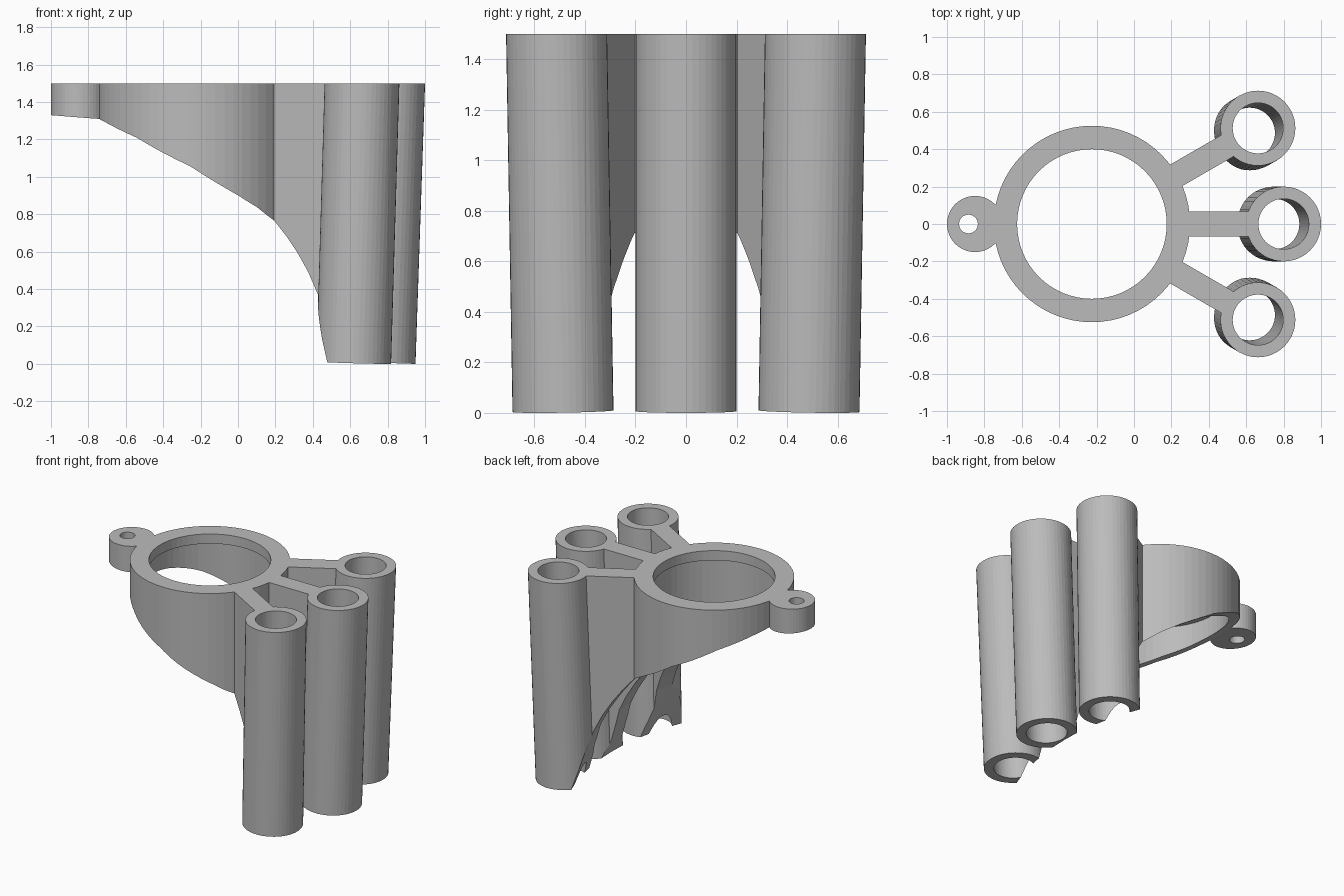
import bpy, bmesh, math
from mathutils import Matrix, Vector

if "Cube" in bpy.data.objects:
    bpy.data.objects.remove(bpy.data.objects["Cube"])

TOP = 1.5
RING_X = -0.225
REACH = 1.025                 # ring centre to tube centre at the top
TILT = math.radians(1.95)
ANGLES = [math.radians(a) for a in (-30, 0, 30)]

grey = bpy.data.materials.new("plain_grey")
grey.diffuse_color = (0.5, 0.5, 0.5, 1)
grey.use_nodes = True
grey.node_tree.nodes["Principled BSDF"].inputs["Base Color"].default_value = grey.diffuse_color


def add_object(name, bm):
    bmesh.ops.recalc_face_normals(bm, faces=bm.faces)
    mesh = bpy.data.meshes.new(name)
    bm.to_mesh(mesh)
    bm.free()
    mesh.materials.append(grey)
    ob = bpy.data.objects.new(name, mesh)
    bpy.context.collection.objects.link(ob)
    return ob


def cylinder(name, radius, z0, z1, matrix, sides=48):
    bm = bmesh.new()
    bmesh.ops.create_cone(bm, cap_ends=True, segments=sides, radius1=radius, radius2=radius,
                          depth=z1 - z0, matrix=matrix @ Matrix.Translation((0, 0, (z0 + z1) / 2)))
    return add_object(name, bm)


def box(name, lo, hi, matrix=Matrix()):
    lo, hi = Vector(lo), Vector(hi)
    bm = bmesh.new()
    bmesh.ops.create_cube(bm, size=1, matrix=matrix @ Matrix.Translation((lo + hi) / 2)
                          @ Matrix.Diagonal((*(hi - lo), 1)))
    return add_object(name, bm)


def combine(target, tool, operation):
    mod = target.modifiers.new("combine", 'BOOLEAN')
    mod.operation, mod.solver, mod.object = operation, 'EXACT', tool
    bpy.context.view_layer.objects.active = target
    bpy.ops.object.modifier_apply(modifier=mod.name)
    bpy.data.objects.remove(tool, do_unlink=True)


def at(x):
    return Matrix.Translation((x, 0, 0))


def spoke(angle):
    return at(RING_X) @ Matrix.Rotation(angle, 4, 'Z')


def tube_frame(angle):
    # origin on the tube axis at the top, leaning outwards
    return spoke(angle) @ Matrix.Translation((REACH, 0, TOP)) @ Matrix.Rotation(TILT, 4, 'Y')


# Main ring with the small screw lug, webs and three leaning tubes
body = cylinder("tube_holder", 0.525, 0.25, 1.60, at(RING_X), 64)
combine(body, cylinder("lug", 0.15, 1.0, 1.61, at(-0.85)), 'UNION')
for i, a in enumerate(ANGLES):
    combine(body, box("web", (0.47, -0.066, 0.06), (0.86, 0.066, 1.62 + 0.01 * i), spoke(a)), 'UNION')
    length = (TOP - 0.2 * math.sin(TILT)) / math.cos(TILT)
    combine(body, cylinder("tube", 0.2, -length, 0.18 + 0.01 * i, tube_frame(a)), 'UNION')

# Bores: tubes, ring with a narrow top lip, lug hole
for a in ANGLES:
    combine(body, cylinder("tube_bore", 0.135, -1.8, 0.4, tube_frame(a)), 'DIFFERENCE')
combine(body, cylinder("ring_bore", 0.40, -0.2, 1.9, at(RING_X), 64), 'DIFFERENCE')
combine(body, cylinder("ring_recess", 0.45, -0.2, 1.43, at(RING_X), 64), 'DIFFERENCE')
combine(body, cylinder("lug_hole", 0.05, 0.5, 1.9, at(-0.885), 32), 'DIFFERENCE')

# Sculpted underside: a profile swept across y that bows back towards the sides
profile = [(-1.5, 1.35), (-1.0, 1.33), (-0.74, 1.31), (-0.62, 1.26), (-0.49, 1.21), (-0.33, 1.13),
           (-0.17, 1.055), (0.07, 0.9), (0.15, 0.84), (0.23, 0.76), (0.30, 0.68), (0.36, 0.6),
           (0.43, 0.49), (0.49, 0.37), (0.515, 0.27), (0.555, 0.13), (0.6, 0.0), (0.65, -0.2),
           (-1.5, -0.2)]
bm = bmesh.new()
rows = []
for j in range(19):
    y = -0.9 + 0.1 * j
    rows.append([bm.verts.new((x - 0.3 * y * y, y, z)) for x, z in profile])
n = len(profile)
for r, s in zip(rows, rows[1:]):
    for k in range(n):
        bm.faces.new((r[k], r[(k + 1) % n], s[(k + 1) % n], s[k]))
bm.faces.new(rows[0])
bm.faces.new(rows[-1])
combine(body, add_object("underside_cutter", bm), 'DIFFERENCE')

# Flat top
combine(body, box("top_trim", (-2, -2, TOP), (2, 2, 3)), 'DIFFERENCE')
